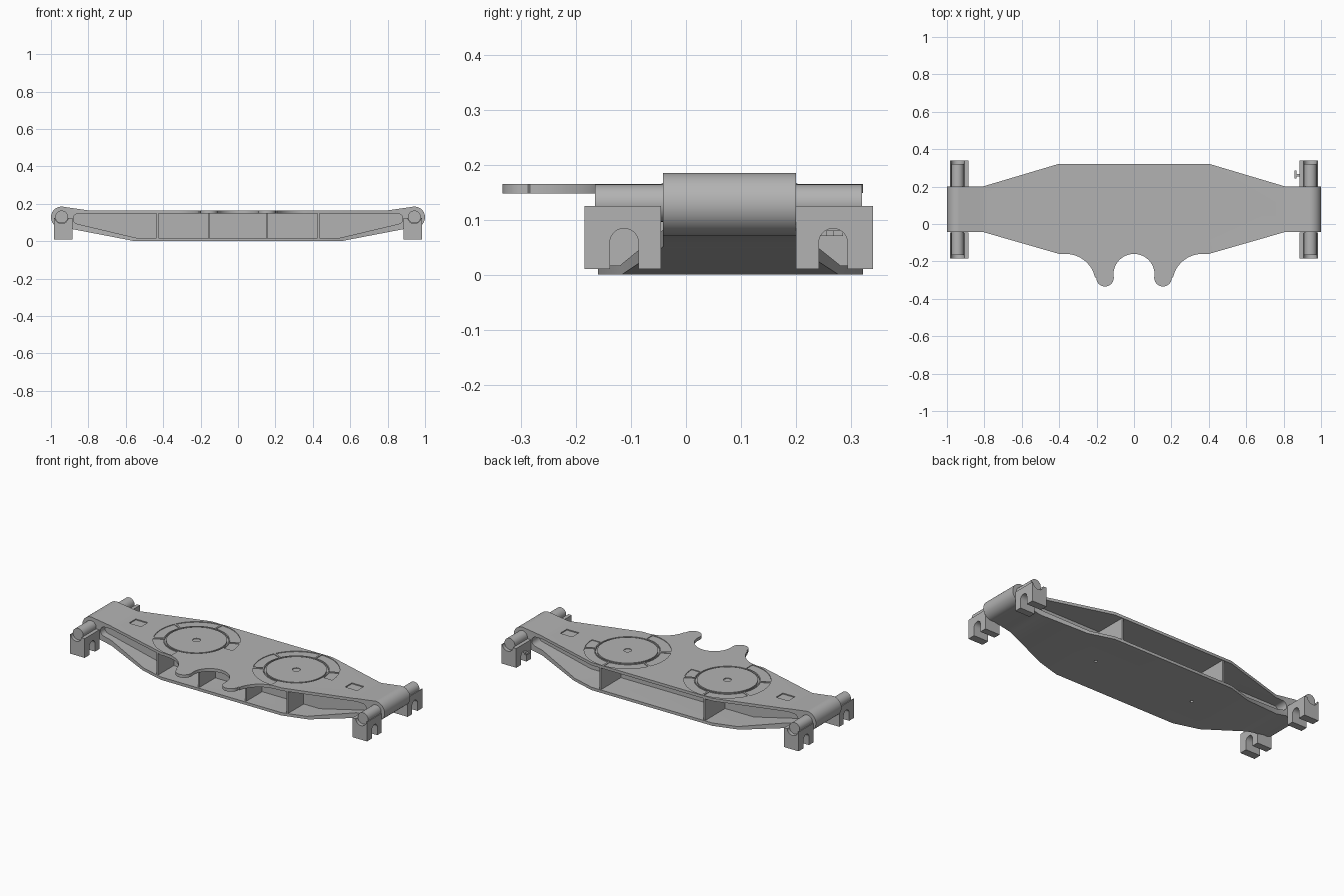
import bpy, bmesh
from math import cos, sin, radians, pi
from mathutils import Vector

cube = bpy.data.objects.get("Cube")
if cube:
    bpy.data.objects.remove(cube, do_unlink=True)

grey = bpy.data.materials.new("plain grey")
grey.use_nodes = True
grey.diffuse_color = (0.45, 0.45, 0.45, 1)
grey.node_tree.nodes["Principled BSDF"].inputs["Base Color"].default_value = (0.45, 0.45, 0.45, 1)

MID = 0.08            # centre line of the beam in y
PIN_X, PIN_Z = 0.943, 0.128


def prism(name, points, axis, lo, hi):
    """Extrude a 2D outline along x, y or z from lo to hi."""
    place = {"x": lambda a, b: (lo, a, b),
             "y": lambda a, b: (a, lo, b),
             "z": lambda a, b: (a, b, lo)}[axis]
    bm = bmesh.new()
    face = bm.faces.new([bm.verts.new(place(a, b)) for a, b in points])
    result = bmesh.ops.extrude_face_region(bm, geom=[face])
    offset = Vector([hi - lo if axis == k else 0 for k in "xyz"])
    bmesh.ops.translate(bm, verts=[g for g in result["geom"] if isinstance(g, bmesh.types.BMVert)], vec=offset)
    bmesh.ops.recalc_face_normals(bm, faces=bm.faces)
    mesh = bpy.data.meshes.new(name)
    bm.to_mesh(mesh)
    bm.free()
    obj = bpy.data.objects.new(name, mesh)
    bpy.context.collection.objects.link(obj)
    mesh.materials.append(grey)
    return obj


def arc(cx, cy, r, start, end, n=16):
    step = (end - start) / n
    return [(cx + r * cos(radians(start + i * step)),
             cy + r * sin(radians(start + i * step))) for i in range(n + 1)]


def circle(cx, cy, r, n=48):
    return arc(cx, cy, r, 0, 360, n)[:-1]


def box(name, x0, x1, y0, y1, z0, z1):
    return prism(name, [(x0, y0), (x1, y0), (x1, y1), (x0, y1)], "z", z0, z1)


def mirrored(half):
    """Close an outline given from the middle outwards on the +x side."""
    return half + [(-x, y) for x, y in reversed(half)]


def combine(target, tool, operation="DIFFERENCE"):
    tool.hide_render = True
    mod = target.modifiers.new("cut", "BOOLEAN")
    mod.operation, mod.solver, mod.object = operation, "EXACT", tool
    bpy.context.view_layer.objects.active = target
    bpy.ops.object.modifier_apply(modifier=mod.name)
    bpy.data.objects.remove(tool, do_unlink=True)


# Beam: side profile with barrel ends, trimmed to the tapered plan outline
side = mirrored([(0.55, 0), (0.925, 0.072)]
                + arc(PIN_X, PIN_Z, 0.057, -90, 105, 28) + [(0.80, 0.165)])
beam = prism("beam", side, "y", -0.3, 0.5)
plan = mirrored([(0.40, -0.16), (0.81, -0.042), (1.1, -0.042),
                 (1.1, 0.2), (0.81, 0.2), (0.40, 0.322)])
combine(beam, prism("plan_trim", plan, "z", -0.1, 0.3), "INTERSECT")

# Side pockets, leaving a central web
pocket = mirrored([(0.54, 0.017)] + arc(0.853, 0.12, 0.028, -75, 90, 12))
for y0, y1 in ((-0.4, 0.0), (0.13, 0.6)):
    combine(beam, prism("pocket_cutter", pocket, "y", y0, y1))

# Round recesses, latch steps, screw holes and square sockets
TOP = 0.165
latch_spans = ((0, 24), (27, 89), (92, 153), (156, 206), (210, 270))
for s in (-1, 1):
    cx = s * 0.33
    combine(beam, prism("disc_cutter", circle(cx, MID, 0.174, 64), "z", 0.157, 0.3))
    for a, b in latch_spans:
        sector = arc(cx, MID, 0.236, a, b, 20) + arc(cx, MID, 0.180, b, a, 20)
        combine(beam, prism("latch_cutter", sector, "z", TOP - 0.004, 0.3))
    combine(beam, prism("hole_cutter", circle(cx, MID, 0.009, 16), "z", -0.1, 0.01))
    x = s * 0.715
    combine(beam, box("socket_cutter", x - 0.04, x + 0.04, MID - 0.032, MID + 0.032, TOP - 0.006, 0.3))

# Turning discs with a centre dimple
for s, label in ((-1, "right"), (1, "left")):
    disc = prism(label + "_disc", circle(s * 0.33, MID, 0.165, 64), "z", 0.156, TOP)
    combine(disc, prism("dimple_cutter", circle(s * 0.33, MID, 0.022, 24), "z", 0.161, 0.3))

# Ribs inside the pockets
for x in (-0.43, -0.155, 0.155, 0.43):
    box("front_rib", x - 0.005, x + 0.005, -0.15, 0.01, 0.01, 0.155)
for x in (-0.345, 0.345):
    box("back_rib", x - 0.005, x + 0.005, 0.12, 0.318, 0.01, 0.155)

# Two-pronged tongue on the front edge
half_tongue = (arc(0, -0.27, 0.11, 90, 5, 14)
               + arc(0.155, -0.287, 0.047, 180, 360, 18)
               + arc(0.365, -0.32, 0.16, 167, 90, 16) + [(0.38, -0.158)])
tongue = half_tongue + [(-x, y) for x, y in reversed(half_tongue[1:])]
prism("front_tongue", tongue, "z", 0.147, TOP)

# Pins and forked clips at both ends
for s, label in ((-1, "right"), (1, "left")):
    px = s * PIN_X
    prism(label + "_pin", circle(px, 0.13, 0.034, 32), "y", -0.165, 0.32)
    for d, where in ((-1, "front"), (1, "back")):
        y = lambda v: 0.0775 + d * v
        arch = arc(0.190, 0.058, 0.026, 0, 180, 14)
        fork = ([(0.1225, 0.01), (0.1225, 0.125), (0.262, 0.125), (0.262, 0.01), (0.216, 0.01)]
                + arch + [(0.164, 0.01)])
        x0, x1 = sorted((s * 0.886, s * 0.983))
        clip = prism(f"{label}_{where}_clip", [(y(a), z) for a, z in fork], "x", x0, x1)
        combine(clip, prism("cradle_cutter", circle(px, 0.13, 0.036, 32), "y", -0.5, 0.6))

# Small catch on one clip
box("catch_bar", 0.865, 0.89, 0.255, 0.268, 0.07, 0.08)
box("catch_tip", 0.858, 0.868, 0.242, 0.285, 0.07, 0.08)

# Smooth the rounded surfaces, keep the edges crisp
bpy.ops.object.select_all(action="DESELECT")
for obj in bpy.context.collection.objects:
    if obj.type == "MESH" and obj.data.materials and obj.data.materials[0] == grey:
        obj.select_set(True)
        bpy.context.view_layer.objects.active = obj
bpy.ops.object.shade_smooth_by_angle(angle=radians(30))
